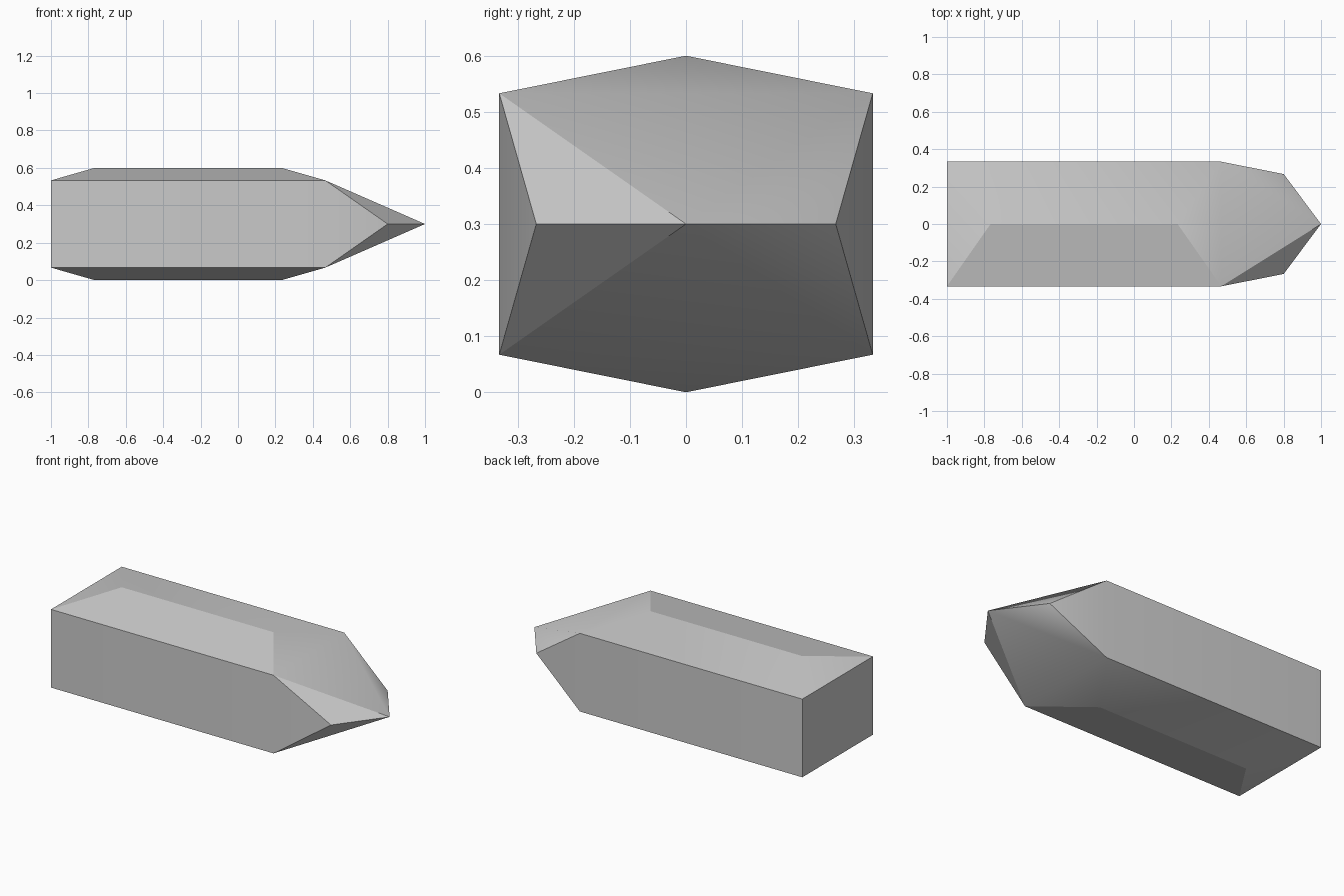
import bpy
import bmesh
from math import radians

cube = bpy.data.objects.get("Cube")
if cube:
    bpy.data.objects.remove(cube, do_unlink=True)

# Main dimensions
HALF_W, HALF_H, MID_Z = 0.333, 0.233, 0.3
REAR, SHOULDER, TIP = -1.0, 0.467, 1.0
RIDGE_REAR, RIDGE_FRONT = -0.767, 0.233
SIGNS = (-1, 1)

# Grey stone material
mat = bpy.data.materials.new("grey")
mat.use_nodes = True
colour = (0.6, 0.6, 0.6, 1)
mat.diffuse_color = colour
mat.node_tree.nodes["Principled BSDF"].inputs["Base Color"].default_value = colour

# Corner points of the faceted bar, mirrored in y and z
points = [(TIP, 0, MID_Z)]
for s in SIGNS:
    points.append((0.8, s * 0.267, MID_Z))          # side points of the nose
    for x in (RIDGE_REAR, RIDGE_FRONT):             # top and bottom ridges
        points.append((x, 0, MID_Z + s * MID_Z))
    for t in SIGNS:                                 # body corners
        for x in (REAR, SHOULDER):
            points.append((x, s * HALF_W, MID_Z + t * HALF_H))

# The solid is the convex skin of these points
bm = bmesh.new()
for p in points:
    bm.verts.new(p)
bmesh.ops.convex_hull(bm, input=bm.verts[:])
bmesh.ops.dissolve_limit(bm, angle_limit=radians(1),
                         verts=bm.verts[:], edges=bm.edges[:])
bmesh.ops.recalc_face_normals(bm, faces=bm.faces[:])


def is_front_facet(face):
    """Sloped roof, floor and nose facets on the front side."""
    return face.normal.y < -0.1 and abs(face.normal.z) > 0.3


# Smooth shallow bends, keep the front facets and steep edges crisp
for f in bm.faces:
    f.smooth = True
for e in bm.edges:
    steep = e.calc_face_angle(0) > radians(31)
    e.smooth = not (steep or any(is_front_facet(f) for f in e.link_faces))

mesh = bpy.data.meshes.new("crystal_bar")
bm.to_mesh(mesh)
bm.free()
mesh.materials.append(mat)
bar = bpy.data.objects.new("crystal_bar", mesh)
bpy.context.scene.collection.objects.link(bar)
